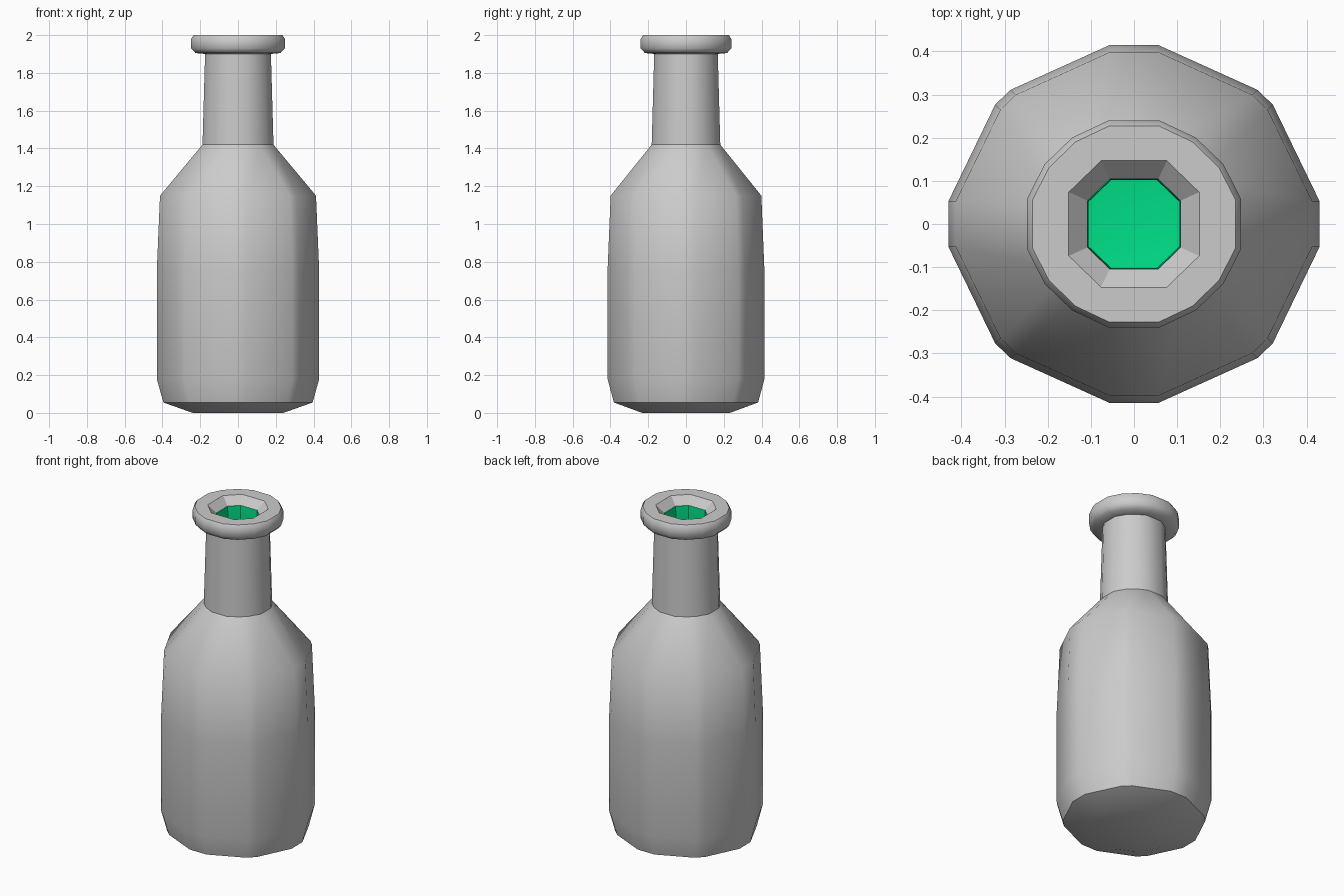
import bpy, bmesh, math
from mathutils import Matrix

if "Cube" in bpy.data.objects:
    bpy.data.objects.remove(bpy.data.objects["Cube"])

DEPTH = 0.966  # bottle is slightly narrower front to back


def ring(bm, z, r, rd, w, d):
    """Octagon with bevelled corners: axis faces (radius r, half width w),
    diagonal faces (radius rd, half width d). d = 0 omits the diagonal points."""
    pts = []
    for k in range(8):
        a = k * math.pi / 4
        rad, half = (rd, d) if k % 2 else (r, w)
        if half == 0:
            continue
        for s in (-half, half):
            pts.append((rad * math.cos(a) - s * math.sin(a),
                        rad * math.sin(a) + s * math.cos(a)))
    return [bm.verts.new((x, y * DEPTH, z)) for x, y in pts]


def lathe(name, profile, cap_start=False, flip=False, angle=45):
    bm = bmesh.new()
    rings = [ring(bm, *p) for p in profile]
    for a, b in zip(rings, rings[1:]):
        n = len(a)
        for i in range(n):
            j = (i + 1) % n
            bm.faces.new((a[i], a[j], b[j], b[i]))
    if cap_start:
        bm.faces.new(rings[0][::-1])
    if flip:
        bmesh.ops.reverse_faces(bm, faces=bm.faces[:])
    me = bpy.data.meshes.new(name)
    bm.to_mesh(me)
    bm.free()
    ob = bpy.data.objects.new(name, me)
    bpy.context.collection.objects.link(ob)
    bpy.ops.object.select_all(action='DESELECT')
    ob.select_set(True)
    bpy.context.view_layer.objects.active = ob
    bpy.ops.object.shade_smooth_by_angle(angle=math.radians(angle))
    return ob


# Body: base, belly and shoulder (z, r, rd, w, d)
lathe("bottle_body", [
    (0.00, 0.24, 0.24, 0.055, 0.035),
    (0.055, 0.395, 0.395, 0.055, 0.03),
    (0.18, 0.43, 0.43, 0.055, 0.025),
    (0.75, 0.43, 0.43, 0.055, 0.025),
    (1.15, 0.413, 0.413, 0.055, 0.025),
    (1.42, 0.188, 0.188, 0.05, 0.028),
], cap_start=True)

# Neck
lathe("bottle_neck", [
    (1.42, 0.188, 0.188, 0.05, 0.028),
    (1.91, 0.174, 0.174, 0.05, 0.025),
])

# Rolled lip
lathe("bottle_lip", [
    (1.90, 0.170, 0.170, 0.05, 0.025),
    (1.905, 0.225, 0.225, 0.058, 0.044),
    (1.93, 0.248, 0.248, 0.06, 0.045),
    (1.98, 0.248, 0.248, 0.06, 0.045),
    (2.00, 0.235, 0.235, 0.058, 0.044),
    (2.00, 0.152, 0.161, 0.077, 0.052),
], angle=50)

# Funnel-shaped mouth
lathe("bottle_mouth", [
    (2.00, 0.152, 0, 0.077, 0),
    (1.955, 0.108, 0, 0.056, 0),
], angle=30)

# Green interior
inside = lathe("green_interior", [
    (0.08, 0.20, 0.20, 0.05, 0.035),
    (0.12, 0.33, 0.33, 0.05, 0.03),
    (0.20, 0.36, 0.36, 0.05, 0.025),
    (0.75, 0.36, 0.36, 0.05, 0.025),
    (1.12, 0.345, 0.345, 0.05, 0.025),
    (1.39, 0.115, 0.121, 0.057, 0.041),
    (1.91, 0.105, 0.112, 0.055, 0.0355),
    (1.955, 0.108, 0.115, 0.056, 0.037),
], cap_start=True, flip=True)
mat = bpy.data.materials.new("green")
mat.diffuse_color = (0.0, 0.75, 0.25, 1)
mat.use_nodes = True
mat.node_tree.nodes["Principled BSDF"].inputs["Base Color"].default_value = mat.diffuse_color
inside.data.materials.append(mat)
